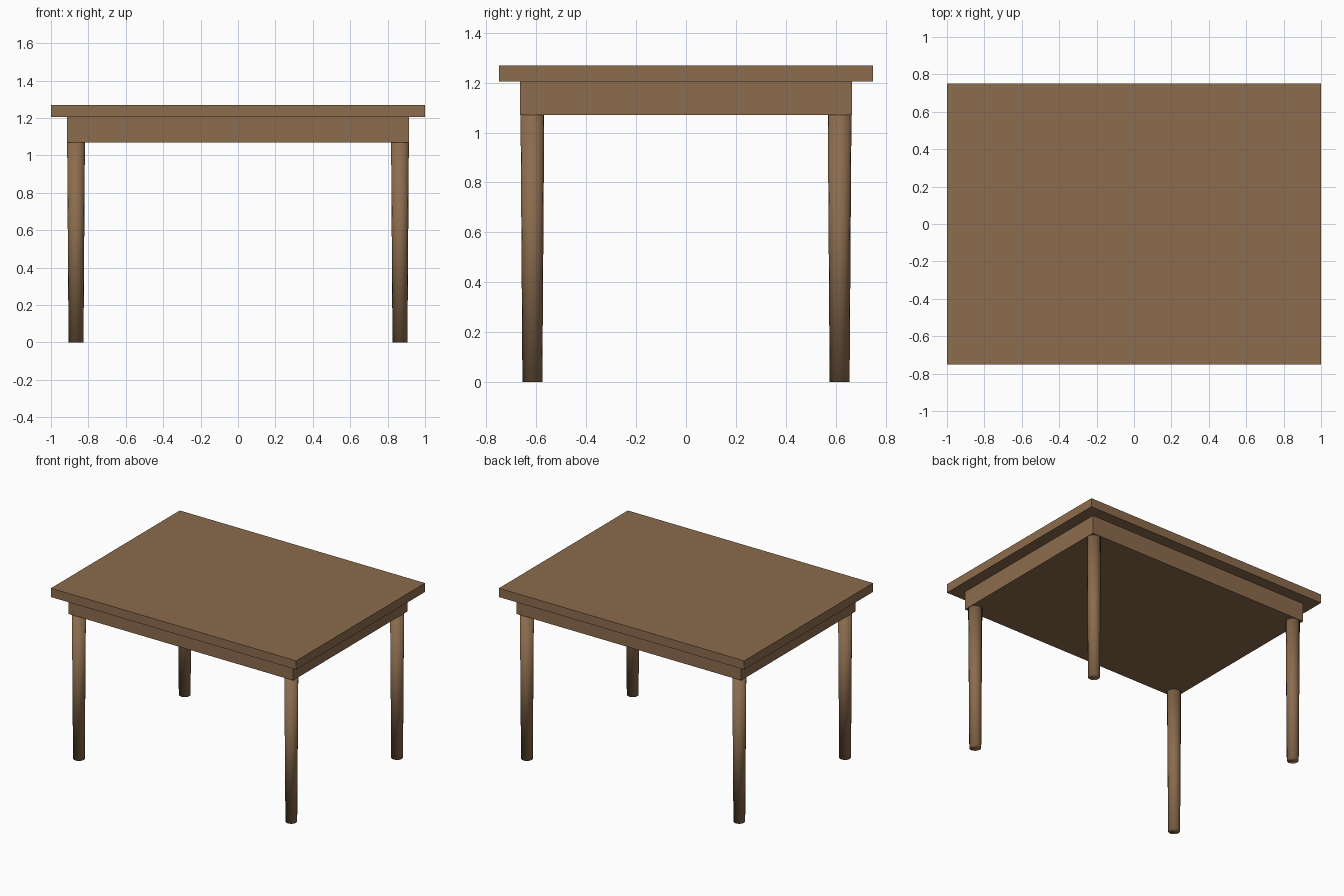
import bpy

cube = bpy.data.objects.get("Cube")
if cube:
    bpy.data.objects.remove(cube, do_unlink=True)

# Single wood colour
wood = bpy.data.materials.new("brown_wood")
wood.use_nodes = True
colour = (0.26, 0.15, 0.075, 1)
wood.diffuse_color = colour
wood.node_tree.nodes["Principled BSDF"].inputs["Base Color"].default_value = colour

TOP, UNDER, LEG_TOP = 1.27, 1.205, 1.07


def finish(name):
    obj = bpy.context.object
    obj.name = name
    obj.data.materials.append(wood)
    return obj


def slab(name, width, depth, bottom, top):
    bpy.ops.mesh.primitive_cube_add(size=1, location=(0, 0, (bottom + top) / 2))
    obj = finish(name)
    obj.scale = (width, depth, top - bottom)
    bpy.ops.object.transform_apply(location=False, rotation=False, scale=True)


# Table top and the solid apron block beneath it
slab("table_top", 2.0, 1.5, UNDER, TOP)
slab("apron", 1.83, 1.33, LEG_TOP, UNDER)

# Four round legs, tapering towards the floor, softly shaded into their ends
for side, x in (("right", -0.866), ("left", 0.866)):
    for end, y in (("front", -0.616), ("back", 0.616)):
        bpy.ops.mesh.primitive_cone_add(
            vertices=16, radius1=0.04, radius2=0.0475, depth=LEG_TOP,
            location=(x, y, LEG_TOP / 2))
        finish(f"{end}_{side}_leg")
        bpy.ops.object.shade_smooth()
